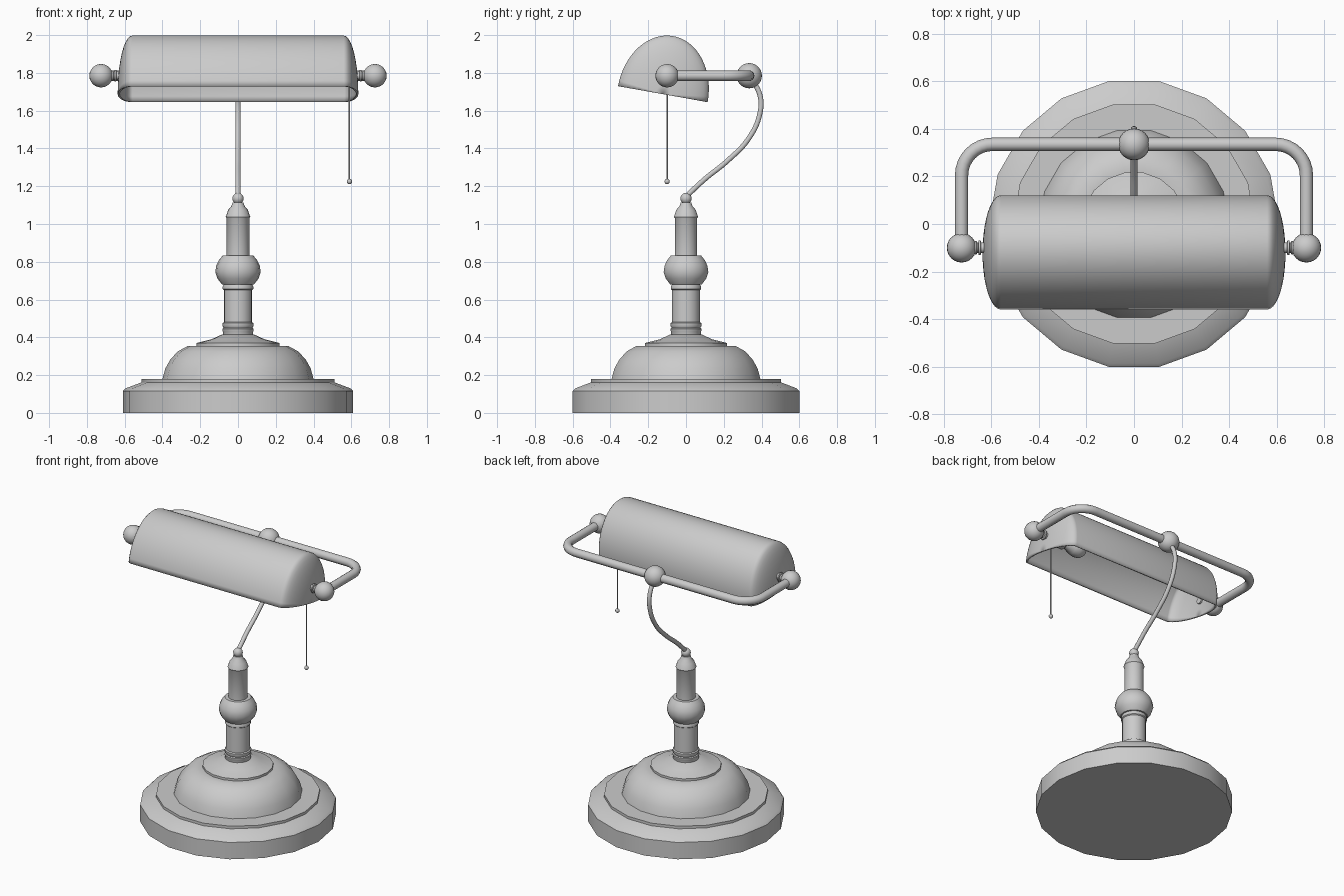
import bpy, bmesh, math
from mathutils import Matrix, Vector

if "Cube" in bpy.data.objects:
    bpy.data.objects.remove(bpy.data.objects["Cube"])

PIVOT_Y, PIVOT_Z = -0.10, 1.785


def finish(bm, name, angle=35):
    bmesh.ops.remove_doubles(bm, verts=bm.verts, dist=1e-5)
    bmesh.ops.recalc_face_normals(bm, faces=bm.faces)
    me = bpy.data.meshes.new(name)
    bm.to_mesh(me)
    bm.free()
    ob = bpy.data.objects.new(name, me)
    bpy.context.collection.objects.link(ob)
    smooth(ob, angle)
    return ob


def smooth(ob, angle):
    bpy.ops.object.select_all(action='DESELECT')
    ob.select_set(True)
    bpy.context.view_layer.objects.active = ob
    bpy.ops.object.shade_smooth_by_angle(angle=math.radians(angle))


def lathe(name, profile, sides=18, matrix=Matrix(), angle=35):
    """Revolve (radius, height) points around z, closed at both ends."""
    bm = bmesh.new()
    pts = [(0, profile[0][1])] + profile + [(0, profile[-1][1])]
    rings = [[bm.verts.new((r * math.cos(2 * math.pi * i / sides),
                            r * math.sin(2 * math.pi * i / sides), z))
              for i in range(sides)] for r, z in pts]
    for a, b in zip(rings, rings[1:]):
        for i in range(sides):
            j = (i + 1) % sides
            bm.faces.new((a[i], a[j], b[j], b[i]))
    bm.transform(matrix)
    return finish(bm, name, angle)


def ball(name, loc, r, seg=24):
    bm = bmesh.new()
    bmesh.ops.create_uvsphere(bm, u_segments=seg, v_segments=seg // 2, radius=r,
                              matrix=Matrix.Translation(loc))
    return finish(bm, name)


def tube(name, points, r, kind='POLY'):
    cu = bpy.data.curves.new(name, 'CURVE')
    cu.dimensions = '3D'
    cu.bevel_depth, cu.bevel_resolution, cu.use_fill_caps = r, 3, True
    sp = cu.splines.new(kind)
    if kind == 'BEZIER':
        sp.bezier_points.add(len(points) - 1)
        for p, co in zip(sp.bezier_points, points):
            p.co = co
            p.handle_left_type = p.handle_right_type = 'AUTO'
    else:
        sp.points.add(len(points) - 1)
        for p, co in zip(sp.points, points):
            p.co = (*co, 1)
    ob = bpy.data.objects.new(name, cu)
    bpy.context.collection.objects.link(ob)
    bpy.ops.object.select_all(action='DESELECT')
    ob.select_set(True)
    bpy.context.view_layer.objects.active = ob
    bpy.ops.object.convert(target='MESH')
    smooth(bpy.context.object, 50)


# Stepped, domed foot
lathe("base", [(.61, 0), (.61, .115), (.595, .13), (.51, .162), (.51, .18),
               (.40, .18), (.385, .235), (.36, .28), (.32, .325), (.265, .355),
               (.22, .355), (.22, .37), (.14, .39), (.085, .415)])
# Turned column with a bulging knuckle
lathe("column", [(.08, .40), (.08, .43), (.083, .435), (.083, .445), (.077, .45),
                 (.083, .46), (.083, .475), (.075, .48), (.075, .65), (.081, .655),
                 (.081, .668), (.075, .68), (.085, .68), (.108, .71), (.12, .745),
                 (.115, .78), (.10, .81), (.082, .832), (.06, .832), (.06, 1.03),
                 (.065, 1.038), (.052, 1.075), (.035, 1.095), (.028, 1.115)])
ball("column_finial", (0, 0, 1.135), .03)

# Curved stem up to the rear joint
tube("stem", [(0, 0, 1.145), (0, .10, 1.238), (0, .22, 1.335), (0, .33, 1.45),
              (0, .39, 1.58), (0, .392, 1.68), (0, .335, 1.785)], .014, 'BEZIER')
ball("rear_joint", (0, .335, PIVOT_Z), .067)

# Yoke with rounded corners
half = [(.725, PIVOT_Y, PIVOT_Z)]
for k in range(9):
    a = math.pi / 2 * k / 8
    half.append((.595 + .13 * math.cos(a), .205 + .13 * math.sin(a), PIVOT_Z))
tube("yoke", half + [(-x, y, z) for x, y, z in reversed(half)], .028)

# Pivot balls and ribbed pins at both ends
for side, s in (("right", 1), ("left", -1)):
    ball("pivot_ball_" + side, (s * .725, PIVOT_Y, PIVOT_Z), .062)
    turn = Matrix.Translation((0, PIVOT_Y, PIVOT_Z)) @ Matrix.Rotation(s * math.pi / 2, 4, 'Y')
    lathe("pivot_pin_" + side, [(.022, .61), (.022, .643), (.031, .645), (.031, .653),
                                (.022, .655), (.022, .660), (.028, .662), (.028, .669),
                                (.022, .671), (.022, .70)], 16, turn)

# Shade: half-elliptical section tilted forward, with domed ends
tilt = math.radians(-10.1)
place = Matrix.Translation((0, -.1225, 1.6875)) @ Matrix.Rotation(tilt, 4, 'X')
stations = [(.56 + .077 * math.sin(a), math.cos(a))
            for a in (math.pi / 2 * k / 10 for k in range(11))]
stations = [(-x, s) for x, s in reversed(stations)] + stations
bm = bmesh.new()
N = 32
rows = [[bm.verts.new(place @ Vector((x, s * .241 * math.cos(math.pi * i / N),
                                      s * .312 * math.sin(math.pi * i / N))))
         for i in range(N + 1)] for x, s in stations]
for a, b in zip(rows, rows[1:]):
    for i in range(N):
        bm.faces.new((a[i], a[i + 1], b[i + 1], b[i]))
shade = finish(bm, "shade")
# Make face normals point outward so the wall grows inward
top = max(shade.data.polygons, key=lambda p: p.center.z)
if top.normal.z < 0:
    shade.data.flip_normals()
wall = shade.modifiers.new("wall", 'SOLIDIFY')
wall.thickness, wall.offset = .012, -1

# Lamp socket and bulb inside the right end
along = Matrix.Translation((0, PIVOT_Y, PIVOT_Z)) @ Matrix.Rotation(math.pi / 2, 4, 'Y')
lathe("socket", [(.035, .62), (.04, .60), (.04, .49), (.03, .48)], 20, along)
lathe("bulb", [(.026, .49), (.03, .46), (.048, .42), (.055, .385), (.05, .35),
               (.032, .328), (.012, .32)], 20, along, 60)

# Pull chain
tube("pull_chain", [(.59, PIVOT_Y, 1.76), (.59, PIVOT_Y, 1.225)], .004)
ball("pull_knob", (.59, PIVOT_Y, 1.225), .014, 12)
